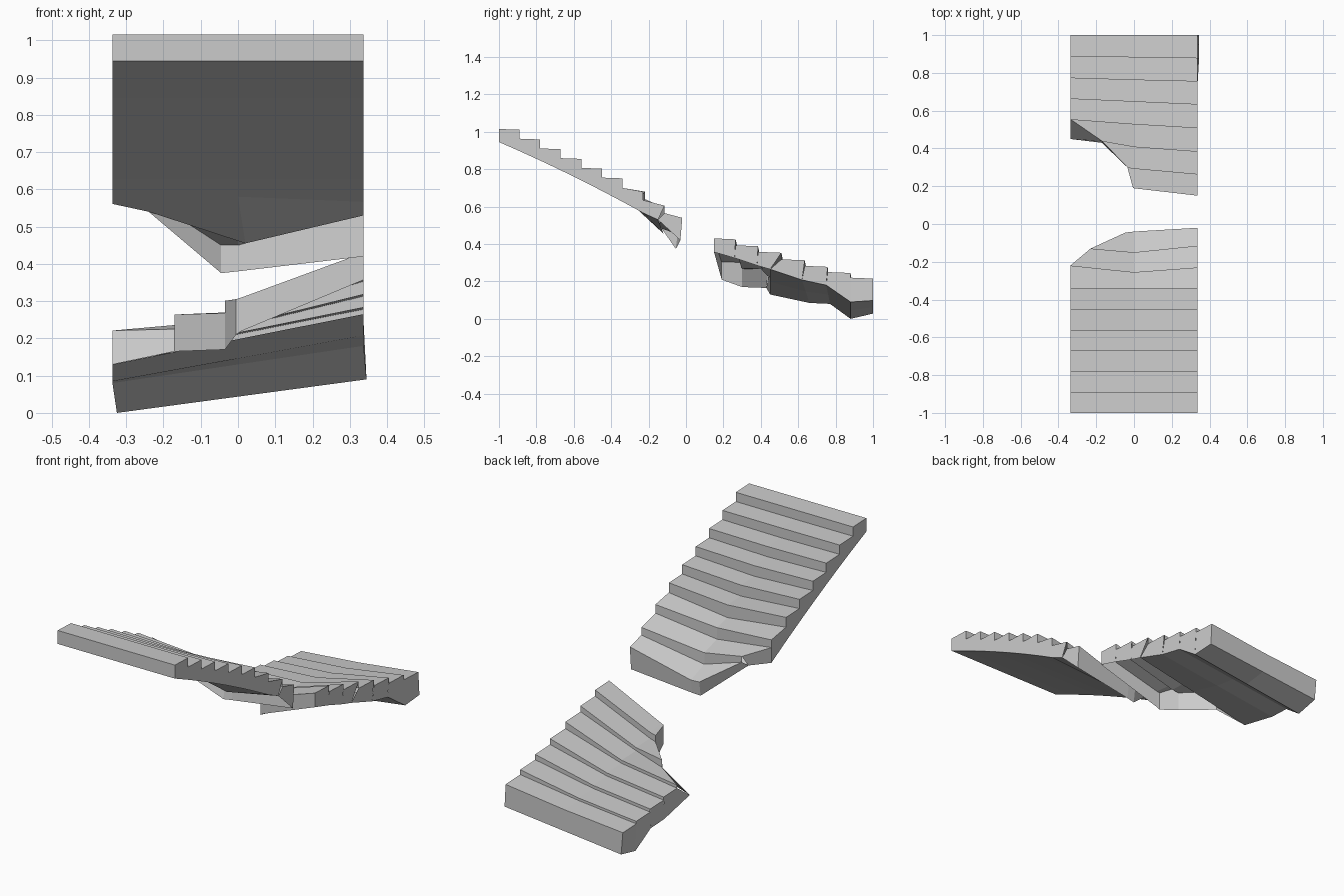
import bpy
import bmesh

if "Cube" in bpy.data.objects:
    bpy.data.objects.remove(bpy.data.objects["Cube"], do_unlink=True)

# One plain stone colour
stone = bpy.data.materials.new("grey stone")
stone.use_nodes = True
colour = (0.6, 0.6, 0.6, 1)
stone.diffuse_color = colour
bsdf = next(n for n in stone.node_tree.nodes if n.type == 'BSDF_PRINCIPLED')
bsdf.inputs["Base Color"].default_value = colour
bsdf.inputs["Roughness"].default_value = 0.9

HALF = 0.337


def row(left, mid, right, x_left=-HALF, x_mid=0.0):
    """Points across the flight, as (x, value) for left, middle and right."""
    return [(x_left, left), (x_mid, mid), (HALF, right)]


def add_face(bm, points):
    """Face from points, skipping repeated corners."""
    unique = []
    for p in points:
        if p not in unique:
            unique.append(p)
    if len(unique) > 2:
        bm.faces.new([bm.verts.new(p) for p in unique])


def add_strip(bm, first, second, flip=False):
    """Quads between two rows of points."""
    for j in range(len(first) - 1):
        quad = [first[j], first[j + 1], second[j + 1], second[j]]
        add_face(bm, quad[::-1] if flip else quad)


def build_flight(name, nosings, heights, drops, under, closed):
    """Stepped top, side walls, end walls and an underside on closed bays."""
    bm = bmesh.new()
    previous = None
    count = len(heights)
    for i in range(count):
        # Tread, and the riser leading to it
        front = [(x, y, z) for (x, y), z in zip(nosings[i], heights[i])]
        back = [(x, y, z - d) for (x, y), z, d
                in zip(nosings[i + 1], heights[i], drops[i])]
        add_strip(bm, front, back)
        if previous:
            add_strip(bm, previous, front)
        else:
            add_strip(bm, under[i], front)
        previous = back
        # Side walls
        add_face(bm, [front[0], back[0], under[i + 1][0], under[i][0]])
        add_face(bm, [under[i][-1], under[i + 1][-1], back[-1], front[-1]])
        # Underside
        if i in closed:
            add_strip(bm, under[i], under[i + 1], flip=True)
    add_strip(bm, previous, under[-1])
    bmesh.ops.remove_doubles(bm, verts=bm.verts[:], dist=0.0005)
    mesh = bpy.data.meshes.new(name)
    bm.to_mesh(mesh)
    bm.free()
    mesh.materials.append(stone)
    obj = bpy.data.objects.new(name, mesh)
    bpy.context.collection.objects.link(obj)
    return obj


# Upper flight: regular steps, then a sagging broken end
pitch = 0.11
nosings = [row(y, y, y) for y in (i * pitch - 1 for i in range(7))]
nosings += [row(-0.22, -0.255, -0.23),
            row(-0.13, -0.15, -0.115, x_left=-0.23),
            row(-0.045, -0.04, -0.02, x_left=-0.045)]
heights = [(z, z - 0.001 * i * i, z)
           for i, z in enumerate(1.015 - 0.052 * i for i in range(6))]
heights += [(0.70, 0.66, 0.70), (0.64, 0.58, 0.635), (0.57, 0.49, 0.565)]
drops = [(0.004, 0.004, 0.004)] * 6
drops += [(0.02, 0.02, 0.02), (0.04, 0.03, 0.03), (0.12, 0.04, 0.025)]


def soffit(y):
    t = y + 1
    return 0.945 - 0.43 * t - 0.08 * t * t


under = [[(x, y, soffit(y)) for x, y in line] for line in nosings[:8]]
under += [[(-0.24, -0.17, 0.54), (0.02, -0.12, 0.455), (HALF, -0.15, 0.53)],
          [(-0.045, -0.055, 0.375), (0, -0.05, 0.38), (HALF, -0.03, 0.42)]]
build_flight("upper_flight", nosings, heights, drops, under, range(8))

# Lower flight: broken corner first, then steps fanning to the foot
nosings = [row(0.19, 0.188, 0.15, x_left=-0.005, x_mid=0.01),
           row(0.30, 0.295, 0.265, x_left=-0.035),
           row(0.44, 0.41, 0.385, x_left=-0.17),
           row(0.555, 0.53, 0.51),
           row(0.665, 0.65, 0.635),
           row(0.775, 0.765, 0.757),
           row(0.89, 0.885, 0.88),
           row(1, 1, 1)]
heights = [(0.305, 0.31, 0.43), (0.268, 0.275, 0.393), (0.225, 0.255, 0.358),
           (0.205, 0.235, 0.318), (0.185, 0.215, 0.283),
           (0.165, 0.195, 0.25), (0.148, 0.178, 0.22)]
drops = [(0.004, 0.004, 0.005)] * len(heights)
under = [[(-0.005, 0.19, 0.21), (0.01, 0.188, 0.22), (HALF, 0.15, 0.357)],
         [(-0.035, 0.30, 0.17), (0, 0.295, 0.2), (HALF, 0.26, 0.325)],
         [(-0.17, 0.43, 0.165), (0, 0.41, 0.2), (HALF, 0.38, 0.285)],
         [(-HALF, 0.45, 0.13), (0, 0.45, 0.198), (HALF, 0.45, 0.265)],
         [(-HALF, 0.66, 0.085), (0, 0.64, 0.146), (HALF, 0.62, 0.208)],
         [(-HALF, 0.77, 0.08), (0, 0.76, 0.13), (HALF, 0.75, 0.18)],
         [(-0.325, 0.88, 0), (0.01, 0.88, 0.045), (0.345, 0.88, 0.09)],
         [(-0.327, 1, 0.028), (0.008, 1, 0.063), (0.343, 1, 0.098)]]
build_flight("lower_flight", nosings, heights, drops, under, range(3, 7))
